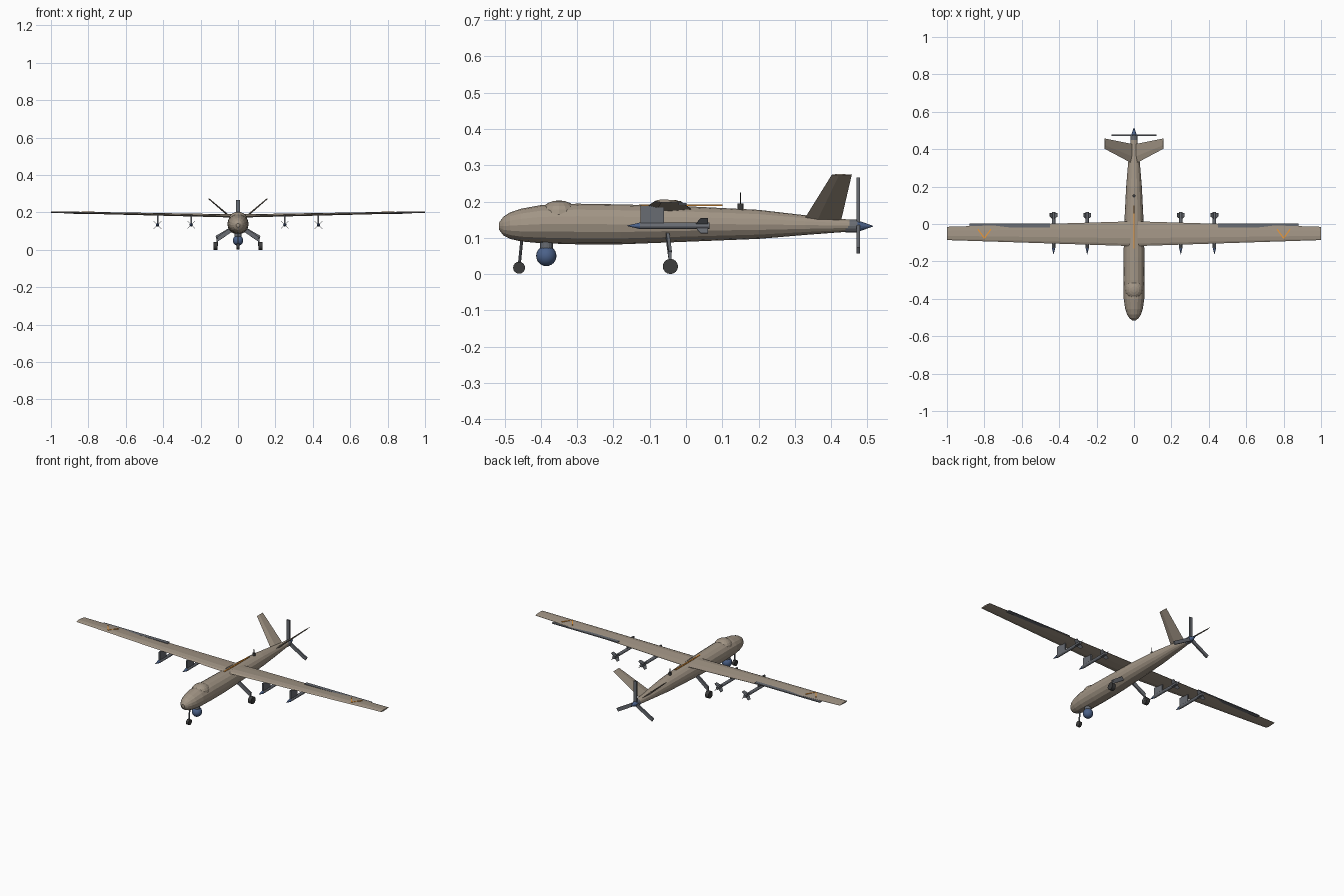
import bpy, bmesh, math
from mathutils import Vector

if "Cube" in bpy.data.objects:
    bpy.data.objects.remove(bpy.data.objects["Cube"])

def mat(name, c):
    m = bpy.data.materials.new(name)
    m.diffuse_color = (*c, 1)
    m.use_nodes = True
    m.node_tree.nodes["Principled BSDF"].inputs["Base Color"].default_value = m.diffuse_color
    return m

TAN = mat("tan", (.36, .30, .235))
GREY = mat("grey", (.14, .15, .17))
BLUE = mat("blue", (.07, .12, .25))
DARK = mat("dark", (.045, .045, .045))
ORANGE = mat("orange", (.85, .32, .04))

def finish(name, bm, m):
    bmesh.ops.recalc_face_normals(bm, faces=bm.faces)
    me = bpy.data.meshes.new(name)
    bm.to_mesh(me)
    bm.free()
    o = bpy.data.objects.new(name, me)
    bpy.context.collection.objects.link(o)
    me.materials.append(m)
    return o

def loft(name, rings, m):
    """Skin a list of equal-length point rings and cap both ends."""
    bm = bmesh.new()
    vs = [[bm.verts.new(p) for p in r] for r in rings]
    n = len(vs[0])
    for a, b in zip(vs, vs[1:]):
        for i in range(n):
            bm.faces.new((a[i], a[(i + 1) % n], b[(i + 1) % n], b[i]))
    bm.faces.new(vs[0])
    bm.faces.new(vs[-1])
    return finish(name, bm, m)

def box(name, c, size, m, rot=None):
    bm = bmesh.new()
    bmesh.ops.create_cube(bm, size=1)
    bmesh.ops.scale(bm, vec=size, verts=bm.verts)
    o = finish(name, bm, m)
    o.location = c
    if rot:
        o.rotation_euler = rot
    return o

def bar(name, a, b, w, d, m):
    """Box of section w x d running from a to b."""
    a, b = Vector(a), Vector(b)
    o = box(name, (a + b) / 2, (w, d, (b - a).length), m)
    o.rotation_euler = (b - a).to_track_quat('Z', 'Y').to_euler()
    return o

def rod(name, a, b, r1, r2, m, seg=12):
    a, b = Vector(a), Vector(b)
    bm = bmesh.new()
    bmesh.ops.create_cone(bm, cap_ends=True, segments=seg, radius1=r1, radius2=r2, depth=(b - a).length)
    o = finish(name, bm, m)
    o.location = (a + b) / 2
    o.rotation_euler = (b - a).to_track_quat('Z', 'Y').to_euler()
    return o

def ball(name, c, r, m, u=16, v=10):
    bm = bmesh.new()
    bmesh.ops.create_uvsphere(bm, u_segments=u, v_segments=v, radius=1)
    bmesh.ops.scale(bm, vec=r, verts=bm.verts)
    o = finish(name, bm, m)
    o.location = c
    return o

# Fuselage: y, half width, bottom, top
stations = [(-.515, .010, .122, .142), (-.503, .025, .106, .158), (-.485, .037, .097, .170),
            (-.455, .047, .090, .180), (-.40, .055, .085, .190), (-.30, .057, .082, .194),
            (-.18, .056, .082, .192), (0, .052, .089, .187), (.20, .042, .097, .177),
            (.33, .031, .108, .162), (.45, .018, .117, .150)]
rings = []
for y, w, lo, hi in stations:
    rings.append([(w * math.cos(t), y, (lo + hi) / 2 + (hi - lo) / 2 * math.sin(t))
                  for t in (2 * math.pi * i / 16 for i in range(16))])
loft("fuselage", rings, TAN)
ball("radome_hump", (0, -.35, .166), (.048, .052, .037), TAN)
box("spine_stripe", (0, -.015, .1895), (.008, .23, .004), ORANGE)

# Sensor turret
rod("turret_neck", (0, -.385, .065), (0, -.385, .095), .018, .018, GREY, 16)
t = ball("sensor_ball", (0, -.385, .05), (.028,) * 3, BLUE, 20, 12)
t.data.shade_smooth()

# Dorsal antenna
rod("antenna_base", (0, .15, .176), (0, .15, .194), .008, .008, DARK)
rod("antenna_rod", (0, .15, .19), (0, .15, .225), .0018, .0012, DARK, 6)

# Pusher propeller
rod("prop_hub", (0, .44, .132), (0, .472, .132), .018, .018, GREY, 16)
rod("spinner", (0, .468, .132), (0, .515, .132), .018, .001, BLUE, 16)
for i in range(3):
    a = math.pi / 2 + i * 2 * math.pi / 3
    d = Vector((math.cos(a), 0, math.sin(a)))
    o = box("propeller_blade", Vector((0, .475, .132)) + d * .067, (.02, .009, .134), GREY)
    o.rotation_euler = (0, math.pi / 2 - a, 0)

# Nose gear
rod("nose_strut", (0, -.452, .10), (0, -.46, .02), .004, .004, GREY, 8)
rod("nose_wheel", (-.008, -.46, .0175), (.008, -.46, .0175), .0165, .0165, DARK, 16)

def wing_ring(x, le, te, z, h, s):
    prof = [(0, 0), (.1, .6), (.32, 1), (.7, .6), (1, .05), (1, -.15), (.6, -.6), (.25, -.75)]
    return [(s * x, le + (te - le) * u, z + h * v) for u, v in prof]

def tail_ring(x, le, te, z, t, s):
    n = Vector((-.64 * s, 0, .77)) * t
    mid = le + (te - le) * .35
    c = Vector((s * x, 0, z))
    return [c + Vector((0, le, 0)), c + n + Vector((0, mid, 0)),
            c + Vector((0, te, 0)), c - n + Vector((0, mid, 0))]

for s, side in ((1, "right"), (-1, "left")):
    # Wing, flap and chevron mark
    loft(side + "_wing", [wing_ring(.018, -.118, .014, .180, .010, s),
                          wing_ring(1, -.086, -.015, .201, .005, s)], TAN)
    box(side + "_flap", (s * .665, -.009, .1935), (.43, .022, .005), GREY)
    for k in (-1, 1):
        bar(side + "_wing_mark", (s * .8, -.076, .2015), (s * .8 + k * .035, -.028, .2015 + s * k * .0006),
            .006, .005, ORANGE)
    # V tail
    loft(side + "_tail_fin", [tail_ring(.012, .325, .428, .150, .005, s),
                              tail_ring(.157, .402, .457, .274, .003, s)], TAN)
    # Main gear
    bar(side + "_main_strut", (s * .035, -.051, .108), (s * .112, -.044, .055), .009, .022, GREY).rotation_mode = 'XYZ'
    bar(side + "_main_leg", (s * .112, -.045, .062), (s * .112, -.043, .02), .008, .009, GREY)
    rod(side + "_main_wheel", (s * .109, -.043, .021), (s * .131, -.043, .021), .021, .021, DARK, 16)
    # Underwing stores
    for x in (.25, .43):
        p = s * x
        top = .180 + .021 * x
        box(side + "_pylon", (p, -.0925, (top + .138) / 2), (.008, .065, top - .138), GREY)
        rod(side + "_store_body", (p, -.127, .133), (p, .065, .133), .009, .009, GREY)
        rod(side + "_store_nose", (p, -.163, .133), (p, -.127, .133), .0005, .009, BLUE)
        for a in (math.pi / 4, -math.pi / 4):
            f = loft(side + "_store_fins", [[(-.029, y, z) for y, z in ((.04, -.001), (.06, -.001), (.06, .001), (.04, .001))],
                                            [(0, y, z) for y, z in ((.022, -.001), (.06, -.001), (.06, .001), (.022, .001))],
                                            [(.029, y, z) for y, z in ((.04, -.001), (.06, -.001), (.06, .001), (.04, .001))]], GREY)
            f.location = (p, 0, .133)
            f.rotation_euler = (0, a, 0)
